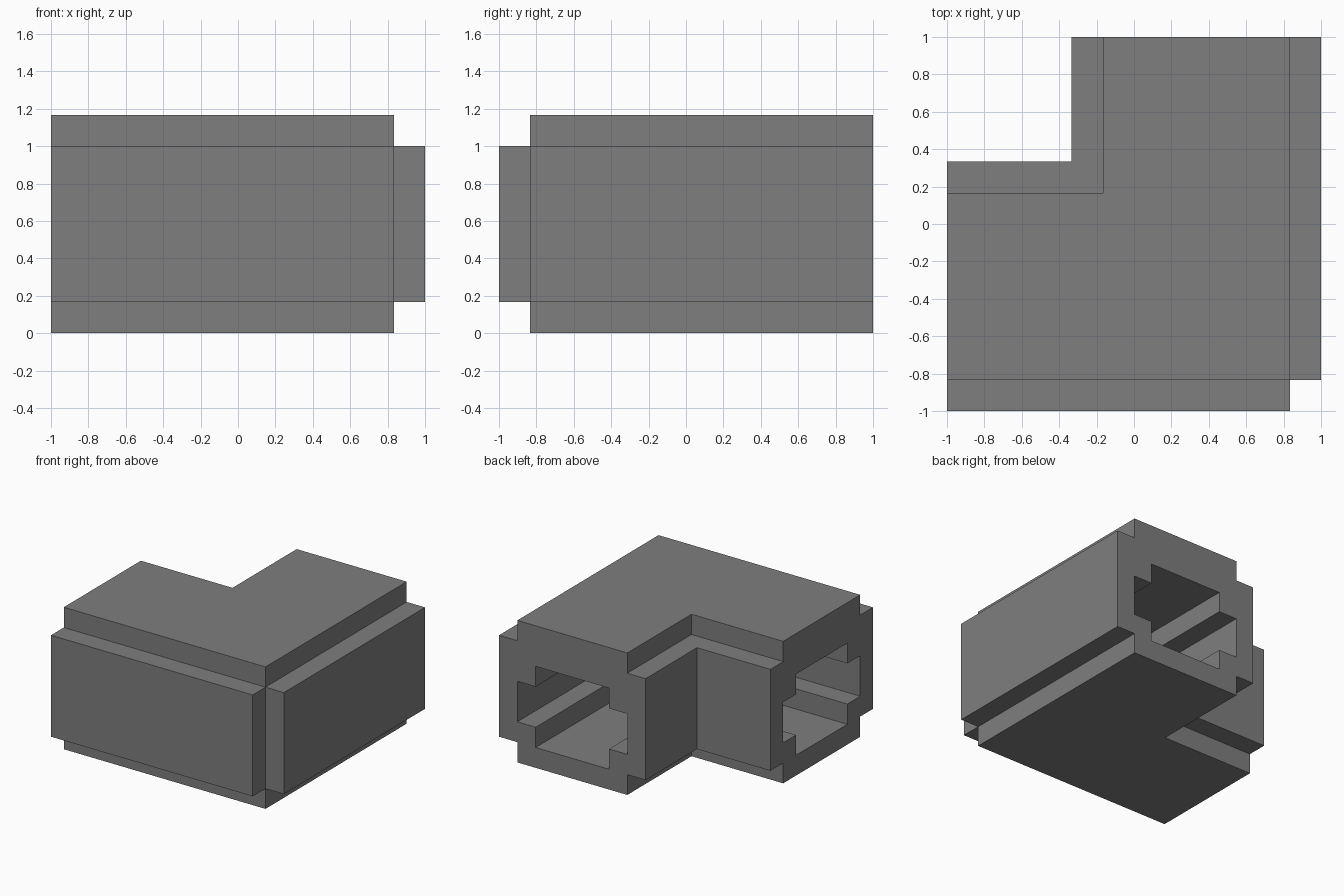
import bpy
import bmesh

cube = bpy.data.objects.get("Cube")
if cube:
    bpy.data.objects.remove(cube, do_unlink=True)

U = 1 / 6  # wall and step thickness

grey = bpy.data.materials.new("mid_grey")
grey.use_nodes = True
grey.diffuse_color = (0.21, 0.21, 0.21, 1)
grey.node_tree.nodes["Principled BSDF"].inputs["Base Color"].default_value = (0.21, 0.21, 0.21, 1)


def prism(name, outline, z0, z1):
    """Extrude a plan outline between two heights."""
    bm = bmesh.new()
    base = bm.faces.new([bm.verts.new((x, y, z0)) for x, y in outline])
    top = bmesh.ops.extrude_face_region(bm, geom=[base])["geom"]
    verts = [v for v in top if isinstance(v, bmesh.types.BMVert)]
    bmesh.ops.translate(bm, verts=verts, vec=(0, 0, z1 - z0))
    bmesh.ops.recalc_face_normals(bm, faces=bm.faces)
    mesh = bpy.data.meshes.new(name)
    bm.to_mesh(mesh)
    bm.free()
    mesh.materials.append(grey)
    obj = bpy.data.objects.new(name, mesh)
    bpy.context.collection.objects.link(obj)
    return obj


def elbow(name, outer, inner, end, z0, z1, notched=False):
    """L-shaped prism, mirrored about its diagonal; the outer corner may be notched."""
    half = [(-inner, inner), (-end, inner), (-end, -outer)]
    if notched:
        half.append((outer - U, -outer))
    corner = outer - U if notched else outer
    other = [(-y, -x) for x, y in reversed(half[1:])]
    return prism(name, half + [(corner, -corner)] + other, z0, z1)


def combine(target, tool, operation):
    """Apply a boolean and discard the tool."""
    mod = target.modifiers.new(operation.lower(), "BOOLEAN")
    mod.operation = operation
    mod.solver = "EXACT"
    mod.object = tool
    tool.hide_render = True
    bpy.context.view_layer.objects.active = target
    bpy.ops.object.modifier_apply(modifier=mod.name)
    bpy.data.objects.remove(tool, do_unlink=True)


# Outer body: tall core with a wider band around its sides
body = elbow("elbow_duct", 5 * U, U, 1.1, 0, 7 * U)
combine(body, elbow("side_band", 1, 2 * U, 1.2, U, 6 * U, notched=True), "UNION")

# Hollow passage: tall bore with a wider slot through its middle
combine(body, elbow("bore", 4 * U, 0, 1.3, U, 5 * U), "DIFFERENCE")
combine(body, elbow("slot", 5 * U, U, 1.4, 2 * U, 4 * U, notched=True), "DIFFERENCE")

# Trim both open ends flush
trim = prism("trim", [(-1, -2), (2, -2), (2, 1), (-1, 1)], -1, 2)
combine(body, trim, "INTERSECT")
